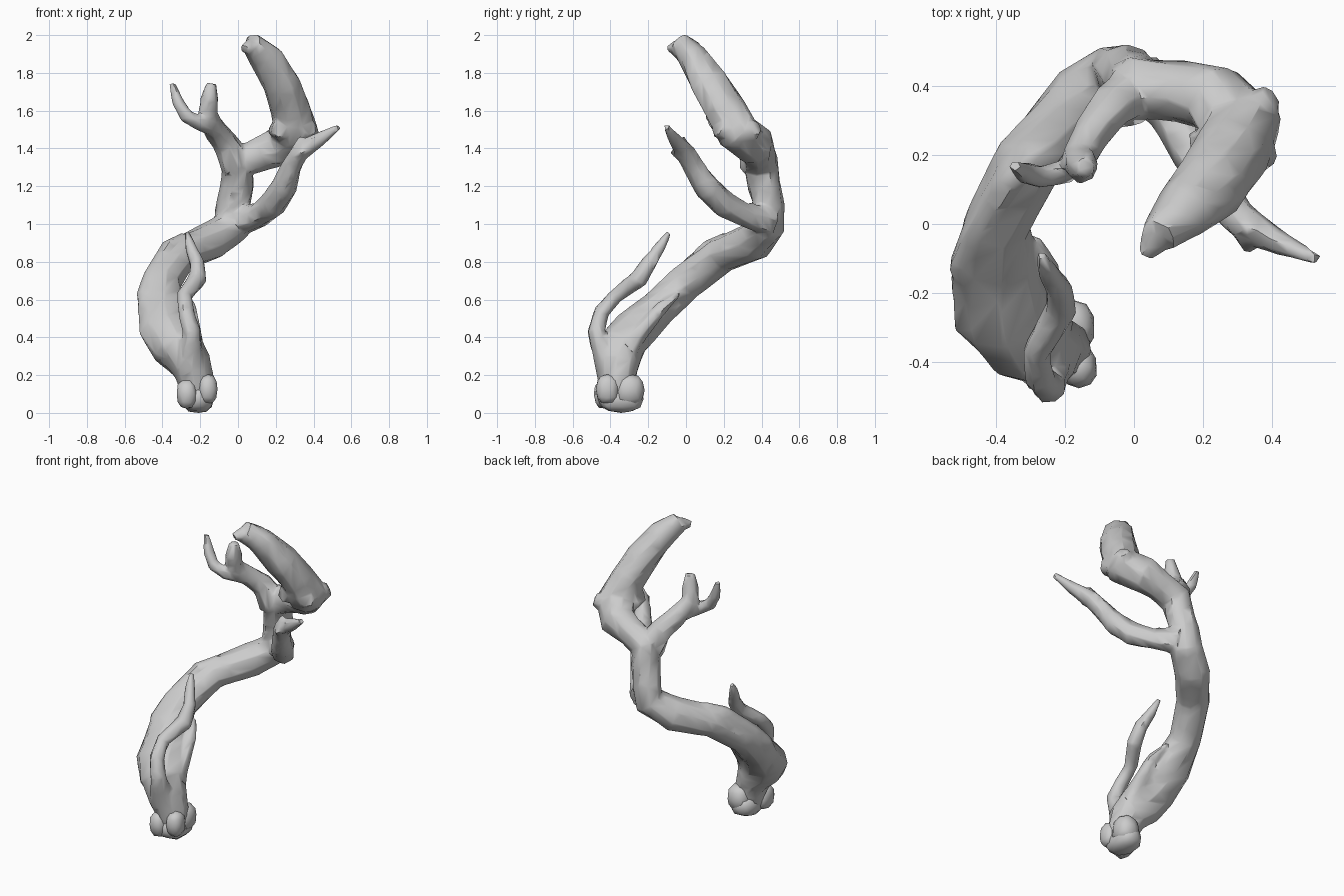
import bpy, bmesh, math, random
from mathutils import Vector

random.seed(4)


def limb(bm, pts, n=8, rough=0.08):
    """Sweep an irregular ring along (x, y, z, radius[, x stretch]) points."""
    pos = [Vector(p[:3]) for p in pts]
    ref = Vector((1, 0.3, 0.1))
    lobes = [1 + random.uniform(-rough, rough) for _ in range(n)]
    rings = []
    for i, c in enumerate(pos):
        t = (pos[min(i + 1, len(pos) - 1)] - pos[max(i - 1, 0)]).normalized()
        u = (ref - t * ref.dot(t)).normalized()
        ref = u
        v = t.cross(u)
        ring = []
        for k in range(n):
            a = 2 * math.pi * k / n + 0.15 * i
            r = pts[i][3] * 1.07 * lobes[k] * (1 + random.uniform(-rough, rough))
            d = (u * math.cos(a) + v * math.sin(a)) * r
            if len(pts[i]) > 4:
                d.x *= pts[i][4]
            ring.append(bm.verts.new(c + d))
        rings.append(ring)
    for a, b in zip(rings, rings[1:]):
        for k in range(n):
            bm.faces.new((a[k], a[(k + 1) % n], b[(k + 1) % n], b[k]))
    bm.faces.new(rings[0][::-1])
    bm.faces.new(rings[-1])


def finish(bm, name):
    bmesh.ops.recalc_face_normals(bm, faces=bm.faces[:])
    me = bpy.data.meshes.new(name)
    bm.to_mesh(me)
    bm.free()
    ob = bpy.data.objects.new(name, me)
    bpy.context.collection.objects.link(ob)
    bpy.ops.object.select_all(action='DESELECT')
    bpy.context.view_layer.objects.active = ob
    ob.select_set(True)
    return ob


bm = bmesh.new()
# main winding trunk
limb(bm, [(-.22, -.35, .04, .07), (-.22, -.355, .15, .09), (-.255, -.355, .25, .11),
          (-.325, -.335, .35, .115, 1.2), (-.38, -.27, .43, .11, 1.35), (-.41, -.14, .55, .095, 1.35),
          (-.405, 0, .69, .09, 1.1), (-.31, .19, .83, .092), (-.15, .36, .905, .1),
          (-.04, .435, .99, .095), (-.025, .44, 1.1, .087), (-.01, .42, 1.2, .085),
          (.0, .395, 1.32, .09), (.12, .385, 1.38, .088), (.23, .37, 1.42, .10),
          (.305, .28, 1.49, .112), (.275, .21, 1.61, .102), (.225, .125, 1.74, .098),
          (.145, .04, 1.88, .082), (.07, -.03, 1.96, .05)], 9)
# broken tip splinters
limb(bm, [(.12, .02, 1.88, .06), (.055, -.055, 1.94, .04), (.035, -.09, 1.925, .025)], 6)
limb(bm, [(.12, .02, 1.92, .06), (.055, -.01, 1.985, .025)], 6)
# knuckles on the upper bend and at the middle fork
limb(bm, [(.3, .3, 1.46, .09), (.4, .37, 1.51, .04)], 6)
limb(bm, [(.31, .26, 1.48, .08), (.38, .165, 1.51, .045)], 6)
limb(bm, [(.24, .25, 1.5, .08), (.22, .15, 1.5, .045)], 6)
limb(bm, [(-.02, .42, 1.06, .08), (-.065, .455, 1.12, .05)], 6)
limb(bm, [(-.04, .42, .99, .08), (-.06, .485, .99, .045)], 6)
limb(bm, [(.0, .42, 1.3, .07), (.04, .445, 1.34, .045)], 6)
# right branch and its spurs
limb(bm, [(.0, .43, 1.02, .085), (.1, .32, 1.04, .062), (.18, .2, 1.1, .065),
          (.245, .11, 1.19, .065), (.28, .04, 1.3, .053), (.33, -.01, 1.38, .05),
          (.43, -.06, 1.445, .035), (.535, -.105, 1.515, .016)], 7)
limb(bm, [(.29, .02, 1.33, .045), (.335, -.02, 1.46, .014)], 6)
limb(bm, [(.31, .0, 1.35, .035), (.335, -.08, 1.385, .014)], 6)
limb(bm, [(.06, .38, 1.06, .04), (.105, .33, 1.1, .02)], 6)
# left branch with two prongs
limb(bm, [(.0, .38, 1.31, .085), (-.06, .34, 1.43, .065), (-.12, .27, 1.5, .056),
          (-.16, .19, 1.58, .052), (-.15, .17, 1.66, .048), (-.14, .165, 1.745, .028)], 7)
limb(bm, [(-.12, .25, 1.5, .045), (-.2, .155, 1.53, .037), (-.27, .135, 1.57, .034),
          (-.32, .15, 1.645, .03), (-.35, .17, 1.745, .016)], 7)
# lower branch
limb(bm, [(-.25, -.41, .25, .075), (-.245, -.455, .36, .055), (-.24, -.478, .43, .046),
          (-.275, -.445, .54, .042), (-.28, -.37, .62, .04), (-.21, -.25, .71, .046),
          (-.215, -.19, .8, .039), (-.25, -.135, .88, .03), (-.27, -.09, .955, .015)], 7)
# bark ridges along the lower trunk
limb(bm, [(-.19, -.35, .2, .04), (-.235, -.28, .38, .05), (-.255, -.13, .56, .035),
          (-.29, -.04, .63, .015)], 6)
limb(bm, [(-.45, -.24, .5, .05), (-.49, -.12, .62, .05), (-.46, -.03, .72, .05),
          (-.365, .13, .875, .045), (-.28, .21, .925, .035)], 6)
limb(bm, [(-.38, -.25, .47, .05), (-.36, -.14, .62, .03)], 6)
branch = finish(bm, "twisted_branch")
# fuse the limbs, soften joins, then facet
m = branch.modifiers.new("fuse", 'REMESH')
m.mode = 'VOXEL'
m.voxel_size = 0.011
m = branch.modifiers.new("soften", 'SMOOTH')
m.factor, m.iterations = 0.5, 3
m = branch.modifiers.new("facet", 'DECIMATE')
m.ratio = 0.04
bpy.ops.object.convert(target='MESH')
bpy.ops.object.shade_smooth_by_angle(angle=math.radians(50))

# blocky rounded root knobs at the foot
bm = bmesh.new()
for c, s in [((-.27, -.42, .1), (.055, .07, .08)), ((-.16, -.415, .125), (.052, .062, .078)),
             ((-.185, -.3, .12), (.072, .08, .085)), ((-.21, -.345, .075), (.085, .12, .075))]:
    vs = bmesh.ops.create_icosphere(bm, subdivisions=2, radius=1)['verts']
    for v in vs:
        k = random.uniform(.95, 1.04)
        for i in range(3):
            v.co[i] = c[i] + math.copysign(abs(v.co[i]) ** .8, v.co[i]) * s[i] * k
        v.co.z = max(v.co.z, 0)
finish(bm, "root_knobs")
bpy.ops.object.shade_smooth_by_angle(angle=math.radians(50))
